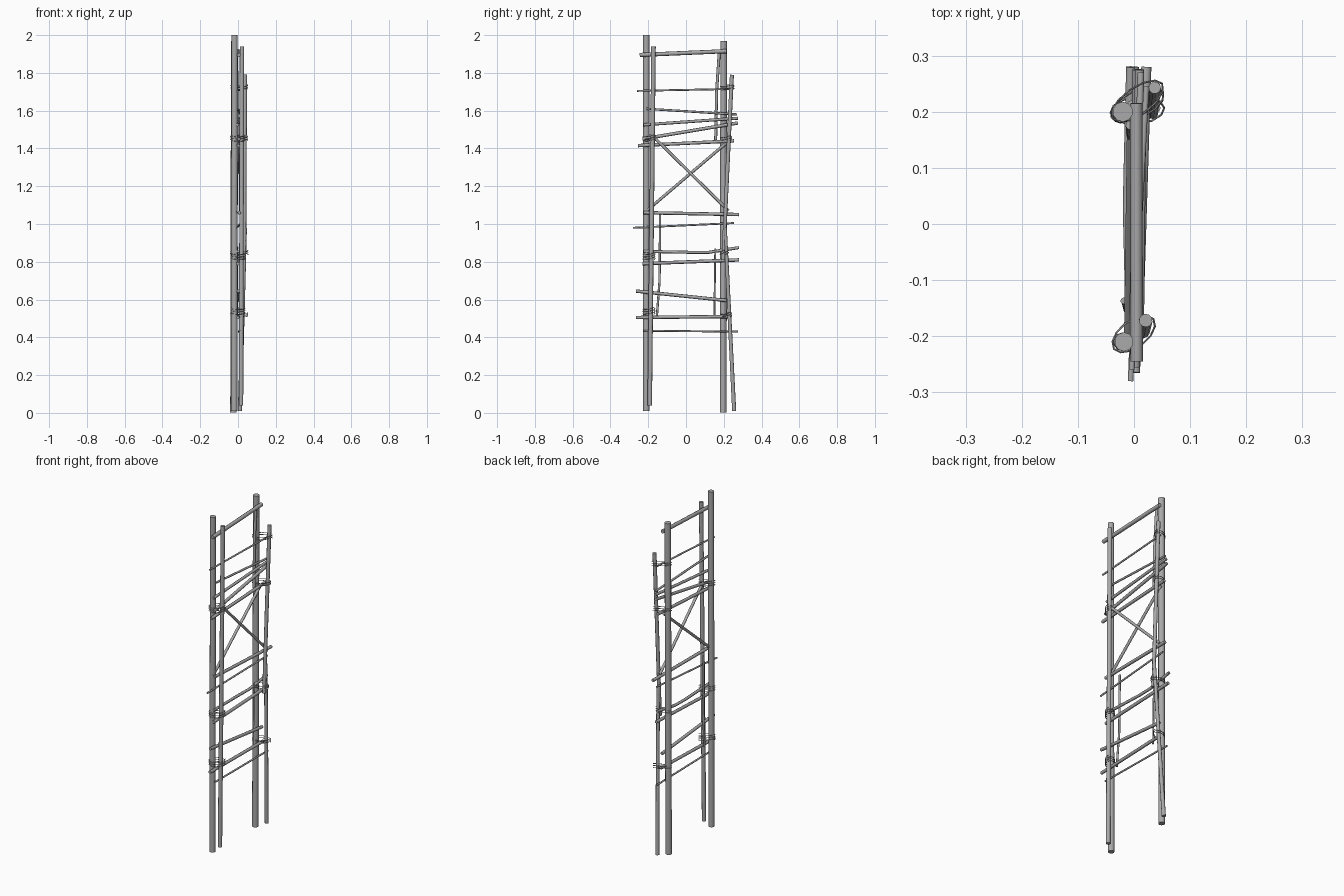
import bpy
import math
from mathutils import Vector

cube = bpy.data.objects.get("Cube")
if cube:
    bpy.data.objects.remove(cube, do_unlink=True)

wood = bpy.data.materials.new("grey wood")
wood.use_nodes = True
GREY = (0.4, 0.4, 0.4, 1)
wood.diffuse_color = GREY
wood.node_tree.nodes["Principled BSDF"].inputs["Base Color"].default_value = GREY


def stick(name, points, radius, tip=1.0, closed=False, sides=10):
    """Round pole through the points, narrowing to radius * tip at its end."""
    curve = bpy.data.curves.new(name, "CURVE")
    curve.dimensions = "3D"
    curve.bevel_depth = radius
    curve.bevel_resolution = (sides - 4) // 2
    curve.use_fill_caps = not closed
    spline = curve.splines.new("POLY")
    spline.points.add(len(points) - 1)
    for i, (p, co) in enumerate(zip(spline.points, points)):
        p.co = (*co, 1)
        p.radius = 1 + (tip - 1) * i / (len(points) - 1)
    spline.use_cyclic_u = closed
    obj = bpy.data.objects.new(name, curve)
    bpy.context.collection.objects.link(obj)
    bpy.ops.object.select_all(action="DESELECT")
    obj.select_set(True)
    bpy.context.view_layer.objects.active = obj
    bpy.ops.object.convert(target="MESH")
    obj = bpy.context.object
    obj.data.materials.clear()
    obj.data.materials.append(wood)
    bpy.ops.object.shade_smooth_by_angle(angle=math.radians(50))
    return obj


# Main posts and the thinner posts paired with them
stick("front_main_post", [(-.02, -.21, .01), (-.018, -.21, 2)], .017)
stick("back_main_post", [(-.024, .197, .003), (-.02, .2, 1.97)], .018)
stick("front_thin_post", [(.016, -.192, .04), (.021, -.172, 1.94)], .012)
stick("back_thin_post_lower", [(.01, .255, .01), (.038, .207, .98)], .011, .85)
stick("back_thin_post_upper", [(.033, .197, .81), (.037, .243, 1.79)], .010, 1.1)

# Slim upright stakes
stick("top_stake", [(-.005, .157, 1.44), (-.006, .162, 1.7), (-.007, .176, 1.91)], .008)
stick("back_stake", [(-.005, .15, .5), (-.006, .155, .87)], .005)
stick("front_stake", [(-.012, -.155, .5), (-.016, -.14, .7), (-.018, -.137, 1.05)], .006)

# Rungs: start x, y, z, end x, y, z, radius
rungs = [
    (.005, -.245, 1.895, .004, .215, 1.915, .011),
    (-.004, -.26, 1.705, .022, .245, 1.715, .005),
    (0, -.21, 1.61, .012, .27, 1.58, .006),
    (-.002, -.225, 1.525, .01, .275, 1.56, .008),
    (.004, -.23, 1.45, .006, .275, 1.535, .009),
    (.002, -.255, 1.415, .006, .255, 1.44, .009),
    (.006, -.225, 1.06, .022, .28, 1.05, .009),
    (-.006, -.28, .98, .015, .255, 1.005, .005),
    (0, -.23, .79, 0, .28, .81, .009),
    (.002, -.265, .645, .008, .215, .595, .009),
    (0, -.265, .505, .012, .22, .51, .009),
    (.008, -.225, .435, .004, .275, .43, .005),
]
for i, r in enumerate(rungs, 1):
    stick(f"rung_{i}", [r[0:3], r[3:6]], r[6], sides=8)
stick("bent_rung", [(-.006, -.225, .855), (-.012, .03, .85), (-.01, .12, .85), (-.006, .28, .875)], .008, sides=8)

# Crossed braces
stick("brace_falling", [(.01, -.17, 1.46), (.014, .225, 1.07)], .008, sides=8)
stick("brace_rising", [(-.01, -.22, 1.06), (-.004, .215, 1.43)], .008, sides=8)


def lashing(name, a, b, z, turns=3):
    """Thin cord wound around a pair of posts at a and b."""
    a, b = Vector(a), Vector(b)
    mid, along = (a + b) / 2, (b - a) / 2
    across = Vector((-along.y, along.x)).normalized() * .024
    along = along.normalized() * (along.length + .021)
    steps = 12
    pts = []
    for i in range(turns * steps + 1):
        t = math.tau * i / steps
        p = mid + along * math.cos(t) + across * math.sin(t)
        pts.append((p.x, p.y, z + .012 * (i / steps - turns / 2) + .008 * math.sin(t)))
    stick(name, pts, .0018, sides=6)


# Cord lashings at the joints
for z in (.54, .83, 1.455):
    lashing(f"front_lashing_{z}", (-.019, -.21), (.018, -.182), z)
for z, y in ((.52, .225), (.85, .205), (1.455, .226), (1.725, .238)):
    lashing(f"back_lashing_{z}", (-.021, .2), (.033, y), z, 2)
